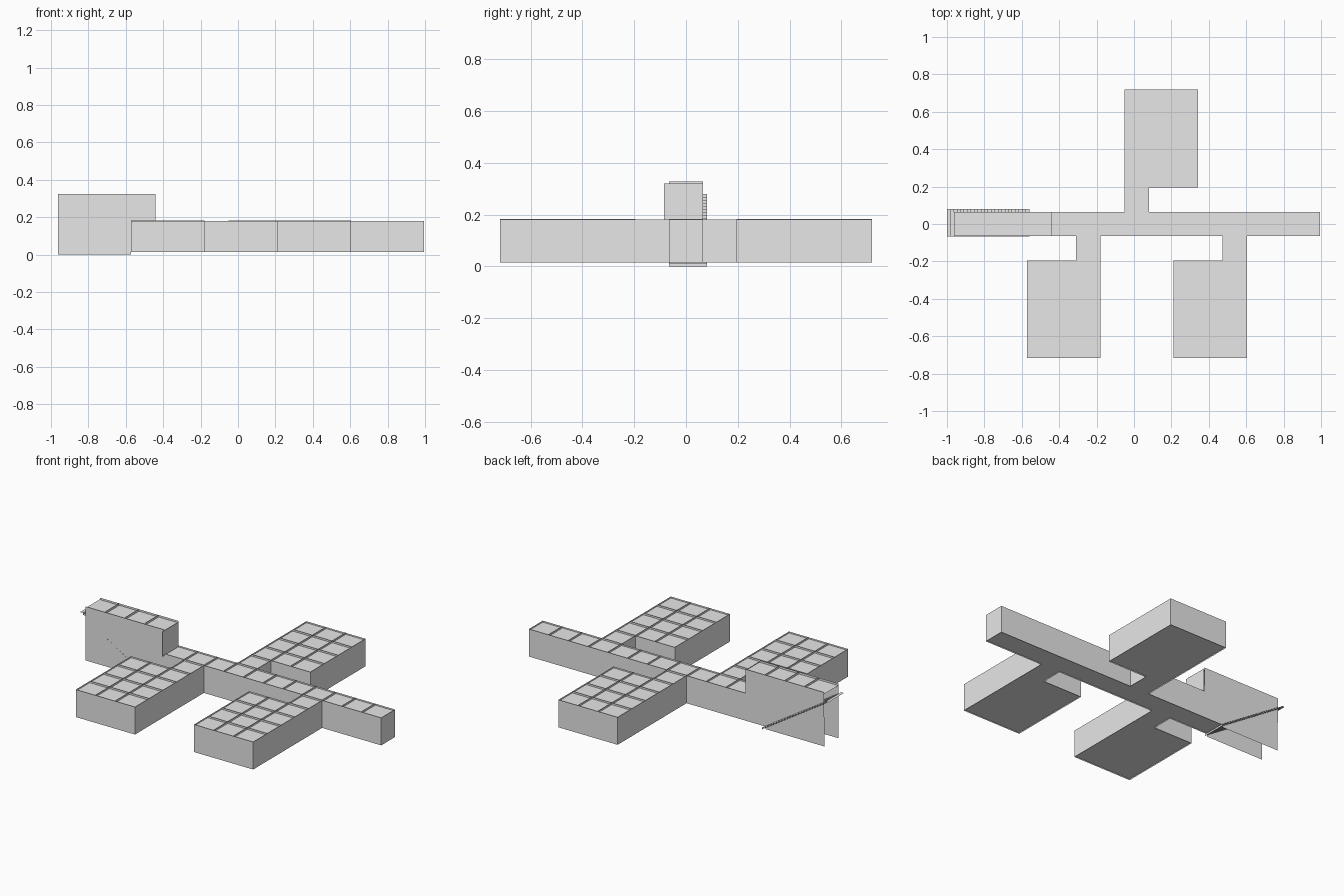
import bpy
import bmesh

cube = bpy.data.objects.get("Cube")
if cube:
    bpy.data.objects.remove(cube, do_unlink=True)

stone = bpy.data.materials.new("plain_grey")
stone.use_nodes = True
stone.diffuse_color = (0.8, 0.8, 0.8, 1)
stone.node_tree.nodes["Principled BSDF"].inputs["Base Color"].default_value = (0.8, 0.8, 0.8, 1)

TILE = 0.1305


def gx(i):
    return -0.963 + TILE * i


def gy(j):
    return -0.7177 + TILE * j


def build(name, quads):
    """Join thin sheets, each given by four corners, into one object."""
    bm = bmesh.new()
    for q in quads:
        bm.faces.new([bm.verts.new(p) for p in q])
    bmesh.ops.remove_doubles(bm, verts=bm.verts, dist=0.0002)
    mesh = bpy.data.meshes.new(name)
    bm.to_mesh(mesh)
    bm.free()
    mesh.materials.append(stone)
    ob = bpy.data.objects.new(name, mesh)
    bpy.context.collection.objects.link(ob)
    return ob


def level(x0, x1, y0, y1, z, up=True):
    q = [(x0, y0, z), (x1, y0, z), (x1, y1, z), (x0, y1, z)]
    return q if up else q[::-1]


def upright(a, b, z0, z1):
    return [(*a, z0), (*b, z0), (*b, z1), (*a, z1)]


def block(i0, i1, j0, j1):
    return {(i, j) for i in range(i0, i1) for j in range(j0, j1)}


def cell_sheet(c, z, up):
    i, j = c
    return level(gx(i), gx(i + 1), gy(j), gy(j + 1), z, up)


# Floor plan in grid tiles
rooms = {
    "corridor": block(3, 15, 5, 6),
    "front_right_room": block(3, 6, 0, 4) | {(5, 4)},
    "front_left_room": block(9, 12, 0, 4) | {(11, 4)},
    "back_room": block(7, 10, 7, 11) | {(7, 6)},
}
plan = set().union(*rooms.values())
stair_top = (3, 5)

for name, cells in rooms.items():
    walls, ribs = [], []
    for i, j in sorted(cells):
        # Each side of a tile, counter-clockwise so walls face outward
        a, b = (gx(i), gy(j)), (gx(i + 1), gy(j))
        c, d = (gx(i + 1), gy(j + 1)), (gx(i), gy(j + 1))
        for p, q, n in ((a, b, (i, j - 1)), (b, c, (i + 1, j)),
                        (c, d, (i, j + 1)), (d, a, (i - 1, j))):
            if n in plan:
                if n > (i, j) and (i, j) != stair_top:
                    ribs.append(upright(p, q, 0.168, 0.182))
            elif n != (2, 5):
                walls.append(upright(p, q, 0.015, 0.18))
    build(name + "_walls", walls)
    build(name + "_ceiling_ribs", ribs)
    build(name + "_floor", [cell_sheet(c, 0.022, False) for c in sorted(cells)])
    build(name + "_ceiling", [cell_sheet(c, 0.171, True)
                              for c in sorted(cells) if c != stair_top])

# Stairwell: tall side walls, open at the far end
xs, xm, xe = gx(0), gx(3), gx(4)
front, back = gy(5), gy(6)
build("stairwell_front_wall", [
    upright((xs, front), (xm, front), 0, 0.175),
    upright((xs, front - 0.004), (xe, front - 0.004), 0.17, 0.325)])
build("stairwell_back_wall", [
    upright((xm, back), (xs, back), 0, 0.175),
    upright((xe, back + 0.003), (xs, back + 0.003), 0.17, 0.325)])
build("stairwell_end_wall", [upright((xe, front - 0.02), (xe, back), 0.17, 0.32)])
build("stairwell_roof", [level(gx(i), gx(i + 1), front, back, 0.315) for i in range(4)])
build("stairwell_roof_ribs", [upright((gx(i), front), (gx(i), back), 0.312, 0.328)
                              for i in range(1, 4)])

# Stairs: a folded sheet of risers and treads, slightly wider than the well
STEPS = 24
run, rise = 0.44 / STEPS, 0.28 / STEPS
sy0, sy1 = front - 0.001, back + 0.015
steps = []
for k in range(STEPS):
    x, z = -0.56 - run * k, rise * k
    steps.append(upright((x, sy0), (x, sy1), z, z + rise))
    steps.append(level(x - run, x, sy0, sy1, z + rise))
build("stairs", steps)
